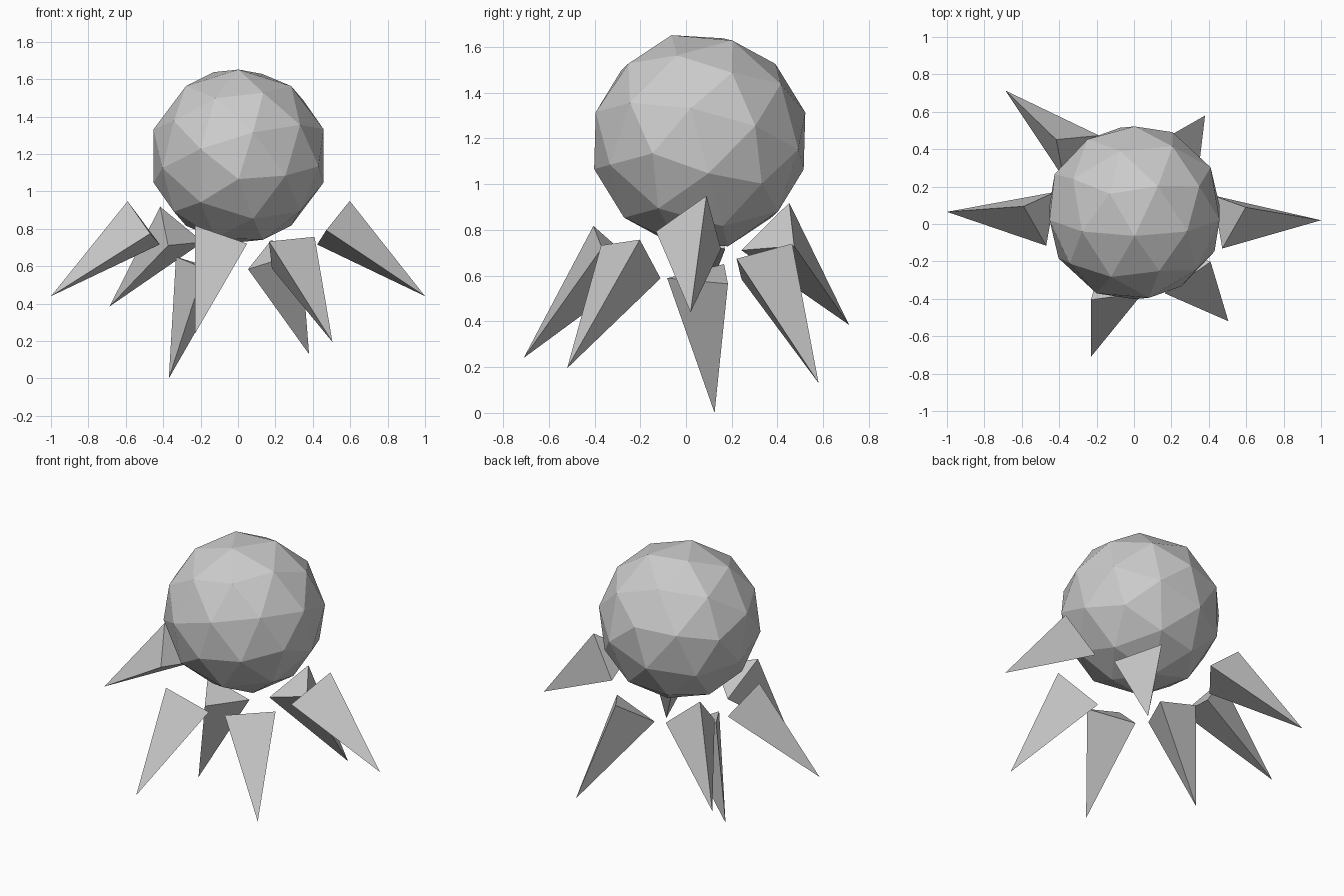
import bpy, bmesh
from math import radians, tau
from mathutils import Vector, Matrix

if "Cube" in bpy.data.objects:
    bpy.data.objects.remove(bpy.data.objects["Cube"])

SPIKE_RADIUS = 0.172
SPIKE_LENGTH = 0.63

# Faceted ball body, poles tipped towards front and back
bpy.ops.mesh.primitive_ico_sphere_add(subdivisions=2, radius=0.478,
                                      location=(0.003, 0.06, 1.19),
                                      rotation=(radians(105), 0, 0))
bpy.context.object.name = "body"


def spike(name, tip, base, corner):
    """Three-sided cone from a base centre to a tip, rolled so one base corner aims at corner."""
    tip, base, corner = Vector(tip), Vector(base), Vector(corner)
    axis = (tip - base).normalized()
    centre = tip - axis * SPIKE_LENGTH
    out = corner - centre
    out = (out - axis * out.dot(axis)).normalized() * SPIKE_RADIUS
    bm = bmesh.new()
    top = bm.verts.new(tip)
    ring = [bm.verts.new(centre + Matrix.Rotation(tau * k / 3, 3, axis) @ out)
            for k in range(3)]
    for k in range(3):
        bm.faces.new((ring[k], ring[(k + 1) % 3], top))
    bm.faces.new(ring[::-1])
    bmesh.ops.recalc_face_normals(bm, faces=bm.faces)
    mesh = bpy.data.meshes.new(name)
    bm.to_mesh(mesh)
    bm.free()
    bpy.context.collection.objects.link(bpy.data.objects.new(name, mesh))


# Legs: name, tip, base centre, one base corner
LEGS = [
    ("left_leg", (-1, 0.065, 0.44), (-0.49, 0.05, 0.815), (-0.595, 0.096, 0.95)),
    ("right_leg", (1, 0.02, 0.44), (0.497, 0.037, 0.82), (0.60, 0.09, 0.95)),
    ("back_left_leg", (-0.687, 0.713, 0.385), (-0.327, 0.39, 0.785), (-0.42, 0.455, 0.914)),
    ("back_right_leg", (0.38, 0.58, 0.13), (0.19, 0.31, 0.665), (0.05, 0.24, 0.585)),
    ("front_right_leg", (0.505, -0.52, 0.195), (0.252, -0.228, 0.693), (0.404, -0.20, 0.76)),
    ("front_left_leg", (-0.23, -0.71, 0.24), (-0.116, -0.319, 0.722), (-0.233, -0.41, 0.814)),
    ("under_leg", (-0.37, 0.125, 0.0), (-0.185, 0.089, 0.604), (-0.33, 0.166, 0.655)),
]
for leg in LEGS:
    spike(*leg)
